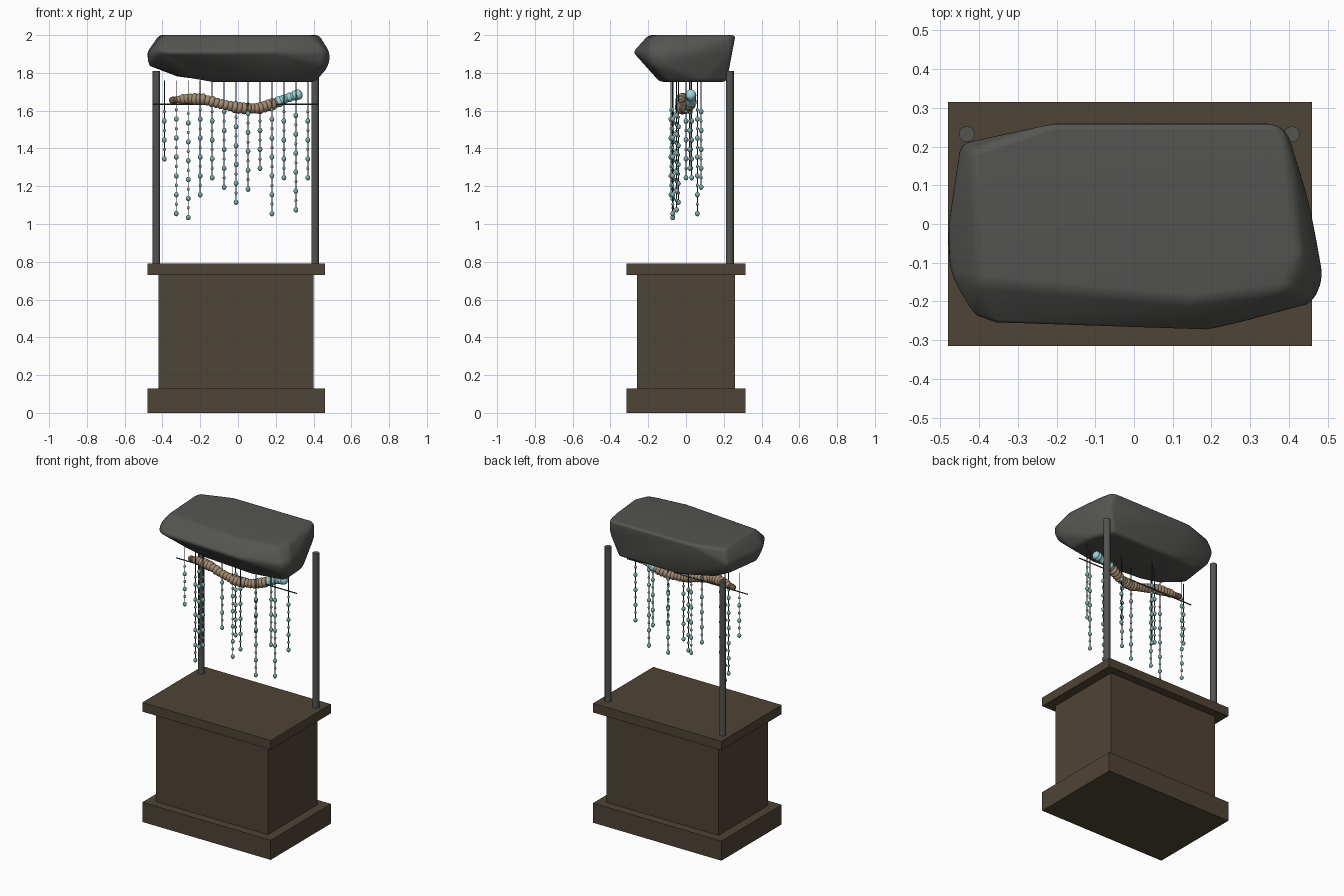
import bpy, bmesh, math, random
from mathutils import Vector, Matrix

random.seed(4)
if "Cube" in bpy.data.objects:
    bpy.data.objects.remove(bpy.data.objects["Cube"])


def material(name, rgb):
    m = bpy.data.materials.new(name)
    m.use_nodes = True
    m.diffuse_color = (*rgb, 1)
    m.node_tree.nodes["Principled BSDF"].inputs["Base Color"].default_value = (*rgb, 1)
    return m


wood = material("dark wood", (0.078, 0.058, 0.037))
stone = material("grey stone", (0.09, 0.09, 0.084))
metal = material("post grey", (0.088, 0.09, 0.084))
tan = material("tan driftwood", (0.37, 0.26, 0.17))
bark = material("brown bark", (0.15, 0.09, 0.06))
ice = material("pale blue glass", (0.34, 0.66, 0.70))
bead = material("teal bead", (0.22, 0.42, 0.42))
cord = material("dark teal cord", (0.025, 0.06, 0.06))


def finish(name, bm, mats, smooth=None):
    me = bpy.data.meshes.new(name)
    bm.to_mesh(me)
    bm.free()
    ob = bpy.data.objects.new(name, me)
    bpy.context.collection.objects.link(ob)
    for m in mats:
        me.materials.append(m)
    if smooth:
        bpy.ops.object.select_all(action="DESELECT")
        ob.select_set(True)
        bpy.context.view_layer.objects.active = ob
        bpy.ops.object.shade_smooth_by_angle(angle=math.radians(smooth))
    return ob


def box(name, lo, hi, mat):
    lo, hi = Vector(lo), Vector(hi)
    bm = bmesh.new()
    bmesh.ops.create_cube(bm, size=1, matrix=Matrix.Translation((lo + hi) / 2)
                          @ Matrix.Diagonal((*(hi - lo), 1)))
    return finish(name, bm, [mat])


def rod(bm, a, b, r, sides=6, index=0):
    a, b = Vector(a), Vector(b)
    turn = (b - a).to_track_quat("Z", "Y").to_matrix().to_4x4()
    res = bmesh.ops.create_cone(bm, cap_ends=True, segments=sides, radius1=r, radius2=r,
                                depth=(b - a).length,
                                matrix=Matrix.Translation((a + b) / 2) @ turn)
    paint(res["verts"], index)


def ball(bm, centre, scale, turn=Matrix(), u=10, v=7, index=0):
    res = bmesh.ops.create_uvsphere(bm, u_segments=u, v_segments=v, radius=1,
                                    matrix=Matrix.Translation(centre) @ turn
                                    @ Matrix.Diagonal((*scale, 1)))
    paint(res["verts"], index)


def paint(verts, index):
    for f in {f for v in verts for f in v.link_faces}:
        f.material_index = index


# Pedestal
box("pedestal_base", (-0.48, -0.315, 0), (0.46, 0.315, 0.13), wood)
box("pedestal_body", (-0.42, -0.26, 0.13), (0.40, 0.26, 0.73), wood)
box("pedestal_top", (-0.48, -0.315, 0.73), (0.46, 0.315, 0.79), wood)

# Rear posts
for name, x in (("left_post", 0.408), ("right_post", -0.432)):
    bm = bmesh.new()
    rod(bm, (x, 0.232, 0.79), (x, 0.232, 1.81), 0.021, 10)
    finish(name, bm, [metal], 40)

# Boulder: hull of a top, a middle and a bottom outline, with softened edges
layers = {
    2.0: [(-0.40, -0.15), (-0.42, 0.19), (-0.21, 0.262), (0.36, 0.262), (0.40, 0.23),
          (0.43, -0.08), (0.39, -0.17), (0.15, -0.20)],
    1.91: [(-0.482, 0.0), (-0.45, 0.21), (-0.475, -0.13), (-0.42, -0.24), (-0.36, -0.262),
           (0.19, -0.28), (0.47, -0.205), (0.487, -0.13), (0.455, 0.05), (0.39, 0.245)],
    1.84: [(-0.475, -0.08), (-0.44, 0.18), (0.485, -0.13), (0.45, -0.19)],
    1.753: [(-0.14, -0.11), (0.20, -0.14), (0.41, -0.10), (0.40, 0.10), (0.34, 0.215),
            (-0.10, 0.215)],
    1.78: [(-0.29, -0.11), (-0.32, 0.17)],
}
bm = bmesh.new()
for z, outline in layers.items():
    for x, y in outline:
        bm.verts.new((x, y, z))
bmesh.ops.convex_hull(bm, input=bm.verts)
bmesh.ops.dissolve_limit(bm, angle_limit=math.radians(6), verts=bm.verts, edges=bm.edges)
boulder = finish("boulder", bm, [stone], 50)
bevel = boulder.modifiers.new("soft edges", "BEVEL")
bevel.width = 0.022
bevel.segments = 3
bevel.limit_method = "ANGLE"
bevel.angle_limit = math.radians(12)

# Hanging bar
bm = bmesh.new()
rod(bm, (-0.45, 0, 1.635), (0.43, 0, 1.635), 0.004)
finish("hanging_bar", bm, [cord])

# Bead strands: depth and lower end of each, from the right side to the left
strands = [(0, 1.33), (0.06, 1.04), (-0.07, 1.02), (-0.08, 1.14), (0.03, 1.23),
           (0.08, 1.18), (-0.04, 1.10), (-0.05, 1.17), (0.02, 1.28), (-0.07, 1.04),
           (0, 1.23), (-0.05, 1.06), (0, 1.23)]
for i, (y, end) in enumerate(strands):
    x = -0.39 + i * 0.0633
    bm = bmesh.new()
    rod(bm, (x, y, end), (x, y, 1.76), 0.0028)
    z, k = end + 0.015, 0
    while z < 1.62:
        r = 0.0125 if k % 2 == 0 else 0.008
        ball(bm, (x, y, z), (r, r, r * 1.15), u=8, v=6, index=1)
        z += 0.05
        k += 1
    finish(f"bead_strand_{i + 1}", bm, [cord, bead], 60)

# Ringed driftwood branch with a dark stub and a pale glass end
path = [Vector(p) for p in ((-0.345, 0.005, 1.655), (-0.27, -0.01, 1.663), (-0.18, -0.025, 1.66),
                            (-0.08, -0.03, 1.632), (0.02, -0.025, 1.612), (0.11, 0, 1.612),
                            (0.20, 0.025, 1.64), (0.255, 0.03, 1.665), (0.32, 0.025, 1.685))]
bm = bmesh.new()
steps = 34
for i in range(steps):
    t = i / (steps - 1) * (len(path) - 1)
    k = min(int(t), len(path) - 2)
    a, b = path[k], path[k + 1]
    p = a.lerp(b, t - k)
    turn = (b - a).to_track_quat("X", "Z").to_matrix().to_4x4()
    r = 0.029 + random.uniform(-0.003, 0.004) - (0.008 if p.x < -0.3 else 0)
    if p.x > 0.22:
        r -= 0.004
    index = 1 if p.x < -0.325 else 2 if p.x > 0.215 else 0
    ball(bm, p, (0.021, r, r), turn, 12, 8, index)
finish("driftwood_branch", bm, [tan, bark, ice], 60)
